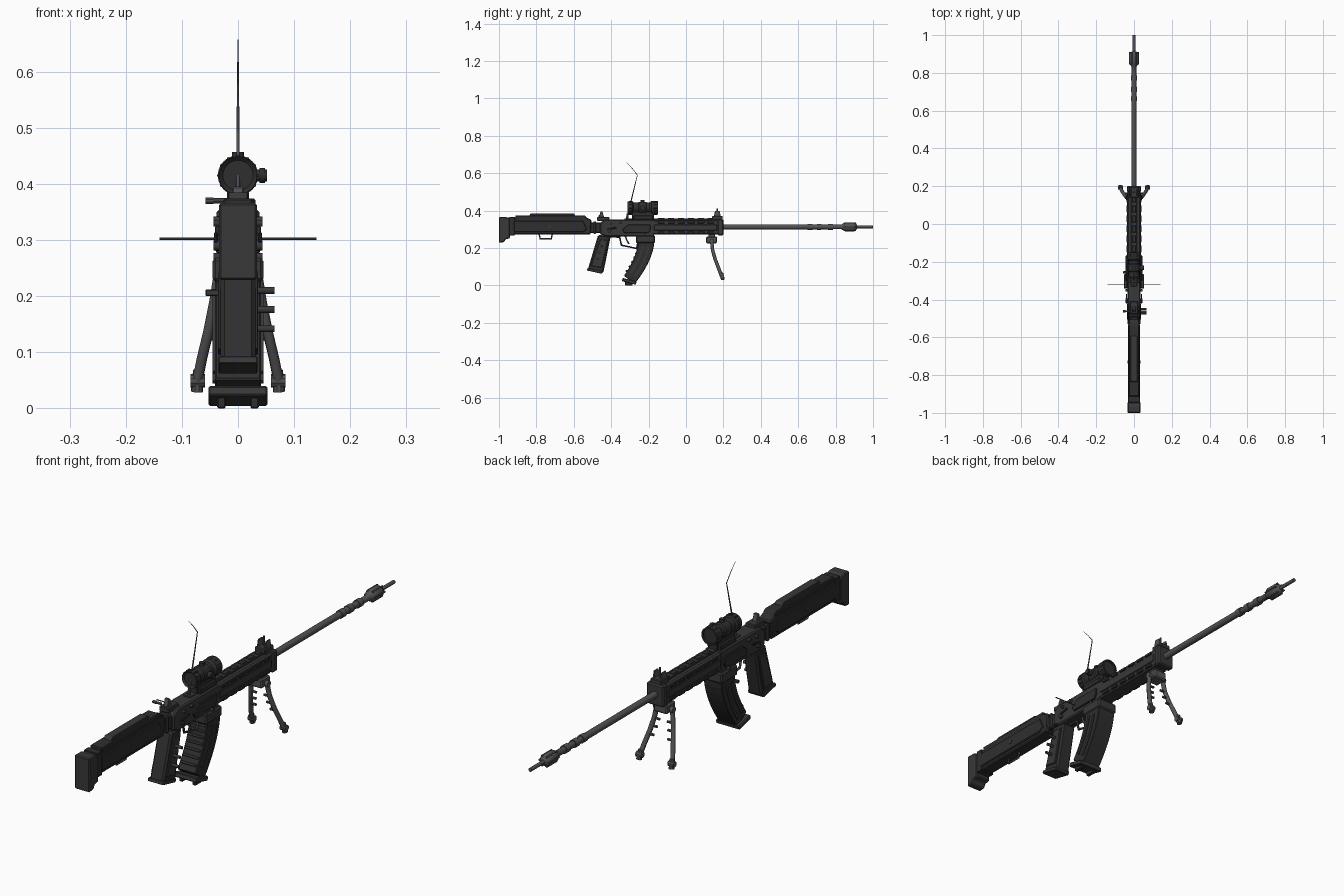
import bpy, bmesh, math
from mathutils import Vector, Matrix


def material(name, g):
    m = bpy.data.materials.new(name)
    m.diffuse_color = (g, g, g * 1.03, 1)
    return m


DARK, MID, STEEL = material("dark", 0.028), material("mid", 0.04), material("steel", 0.085)


def finish(name, bm, mat, bevel=0.0, smooth=False):
    bmesh.ops.recalc_face_normals(bm, faces=bm.faces)
    me = bpy.data.meshes.new(name)
    bm.to_mesh(me)
    bm.free()
    ob = bpy.data.objects.new(name, me)
    bpy.context.collection.objects.link(ob)
    me.materials.append(mat)
    if bevel:
        b = ob.modifiers.new("bevel", "BEVEL")
        b.width, b.segments = bevel, 1
    if smooth:
        bpy.ops.object.select_all(action="DESELECT")
        ob.select_set(True)
        bpy.context.view_layer.objects.active = ob
        bpy.ops.object.shade_smooth_by_angle(angle=math.radians(35))
    return ob


def box(name, x, y, z, mat=MID, bevel=0.002, tilt=0.0):
    """Box from (min, max) ranges, tilted about its centre around the x axis."""
    bm = bmesh.new()
    c = Vector([(r[0] + r[1]) / 2 for r in (x, y, z)])
    s = [r[1] - r[0] for r in (x, y, z)]
    m = Matrix.Translation(c) @ Matrix.Rotation(tilt, 4, "X") @ Matrix.Diagonal((*s, 1))
    bmesh.ops.create_cube(bm, size=1, matrix=m)
    return finish(name, bm, mat, bevel)


def side_shape(name, pts, half, mat=MID, bevel=0.003, cx=0.0):
    """Extrude a (y, z) side profile across x."""
    bm = bmesh.new()
    f = bm.faces.new([bm.verts.new((cx - half, y, z)) for y, z in pts])
    g = bmesh.ops.extrude_face_region(bm, geom=[f])["geom"]
    bmesh.ops.translate(bm, vec=(2 * half, 0, 0), verts=[v for v in g if isinstance(v, bmesh.types.BMVert)])
    return finish(name, bm, mat, bevel)


def rod(name, a, b, r, mat=STEEL, r2=None, n=16):
    a, b = Vector(a), Vector(b)
    bm = bmesh.new()
    m = Matrix.Translation((a + b) / 2) @ (b - a).to_track_quat("Z", "Y").to_matrix().to_4x4()
    bmesh.ops.create_cone(bm, cap_ends=True, segments=n, radius1=r, radius2=r if r2 is None else r2,
                          depth=(b - a).length, matrix=m)
    return finish(name, bm, mat, smooth=True)


def lathe(name, prof, zc, mat, n=24):
    """Turn a (y, radius) profile around the axis x=0, z=zc."""
    bm = bmesh.new()
    rings = [[bm.verts.new((r * math.cos(i * math.tau / n), y, zc + r * math.sin(i * math.tau / n)))
              for i in range(n)] for y, r in prof]
    for a, b in zip(rings, rings[1:]):
        for i in range(n):
            bm.faces.new((a[i], a[(i + 1) % n], b[(i + 1) % n], b[i]))
    bm.faces.new(rings[0])
    bm.faces.new(rings[-1])
    return finish(name, bm, mat, smooth=True)


def wire(name, pts, r, mat=STEEL, radii=None):
    cu = bpy.data.curves.new(name, "CURVE")
    cu.dimensions, cu.bevel_depth, cu.bevel_resolution, cu.use_fill_caps = "3D", r, 2, True
    sp = cu.splines.new("POLY")
    sp.points.add(len(pts) - 1)
    for i, p in enumerate(pts):
        sp.points[i].co = (*p, 1)
        sp.points[i].radius = radii[i] if radii else 1
    ob = bpy.data.objects.new(name, cu)
    bpy.context.collection.objects.link(ob)
    cu.materials.append(mat)
    return ob


# Barrel, collars and muzzle
ZB = 0.313
barrel = [(0.18, 0.0135), (0.64, 0.0135)]
for y in (0.65, 0.70, 0.76):
    barrel += [(y, 0.0135), (y, 0.0165), (y + 0.025, 0.0165), (y + 0.025, 0.0125)]
barrel += [(0.83, 0.0125), (0.84, 0.018), (0.85, 0.024), (0.90, 0.024), (0.91, 0.018), (0.915, 0.0075), (1.0, 0.0075)]
lathe("barrel", barrel, ZB, STEEL, 16)
for k in range(6):
    a = k * math.tau / 6
    x, z = 0.022 * math.cos(a), ZB + 0.022 * math.sin(a)
    rod("muzzle_rib", (x, 0.845, z), (x, 0.91, z), 0.004, n=8)

# Handguard with rails and slots
side_shape("handguard", [(-0.18, 0.272), (0.195, 0.272), (0.195, 0.35), (-0.18, 0.35)], 0.034, MID, 0.006)
box("handguard_collar", (-0.038, 0.038), (0.17, 0.2), (0.268, 0.355), MID, 0.005)
box("top_rail", (-0.016, 0.016), (-0.33, 0.17), (0.345, 0.357), MID)
for i in range(6):
    y = -0.15 + i * 0.053
    box("top_slot", (-0.011, 0.011), (y, y + 0.035), (0.35, 0.36), DARK)
    for s in (-1, 1):
        for z in (0.283, 0.337):
            box("side_rib", sorted((s * 0.03, s * 0.0395)), (y, y + 0.036), (z - 0.006, z + 0.006), DARK, 0.002)
for s in (-1, 1):
    box("side_panel", sorted((s * 0.03, s * 0.037)), (-0.17, 0.165), (0.295, 0.325), MID)

# Receiver
side_shape("receiver", [(-0.46, 0.275), (-0.43, 0.262), (-0.17, 0.262), (-0.17, 0.353), (-0.43, 0.353), (-0.46, 0.335)],
           0.034, MID, 0.005)
box("stock_joint", (-0.024, 0.024), (-0.53, -0.44), (0.28, 0.337), DARK, 0.005)
box("joint_ring", (-0.03, 0.03), (-0.495, -0.48), (0.275, 0.343), MID, 0.004)
for s in (-1, 1):
    side_shape("side_cover", [(-0.33, 0.28), (-0.2, 0.28), (-0.19, 0.3), (-0.19, 0.325), (-0.31, 0.325), (-0.34, 0.3)],
               0.005, DARK, 0.002, s * 0.036)
    for y, z, r in ((-0.41, 0.29, 0.009), (-0.35, 0.335, 0.007), (-0.22, 0.27, 0.007), (-0.4, 0.33, 0.006)):
        rod("receiver_pin", (s * 0.03, y, z), (s * 0.044, y, z), r, MID, n=12)
    box("selector_lever", sorted((s * 0.036, s * 0.043)), (-0.42, -0.37), (0.3, 0.309), DARK, 0.002, 0.2)
rod("cross_rod", (-0.14, -0.322, 0.302), (0.14, -0.322, 0.302), 0.0022, n=8)
rod("charging_handle", (-0.02, -0.462, 0.37), (-0.05, -0.462, 0.37), 0.005, n=10)
rod("charging_knob", (-0.044, -0.462, 0.37), (-0.058, -0.462, 0.37), 0.006, n=10)

# Rear sight
box("rear_sight_base", (-0.022, 0.022), (-0.475, -0.41), (0.345, 0.367), MID, 0.003)
side_shape("rear_sight_post", [(-0.466, 0.36), (-0.436, 0.36), (-0.447, 0.395), (-0.457, 0.395)], 0.01, STEEL, 0.002)

# Front sight
box("front_sight_base", (-0.024, 0.024), (0.14, 0.195), (0.35, 0.372), MID, 0.003)
for s in (-1, 1):
    side_shape("front_sight_ear", [(0.148, 0.365), (0.186, 0.365), (0.18, 0.398), (0.155, 0.398)], 0.003, STEEL, 0.001, s * 0.017)
rod("front_sight_post", (0, 0.167, 0.36), (0, 0.167, 0.412), 0.005, r2=0.003, n=8)

# Stock
side_shape("stock", [(-0.96, 0.272), (-0.51, 0.272), (-0.505, 0.35), (-0.53, 0.362), (-0.96, 0.362)], 0.028, DARK, 0.005)
side_shape("stock_side", [(-0.92, 0.285), (-0.55, 0.285), (-0.53, 0.3), (-0.55, 0.345), (-0.92, 0.345)], 0.033, DARK)
side_shape("cheek_pad", [(-0.912, 0.355), (-0.525, 0.355), (-0.54, 0.374), (-0.912, 0.374)], 0.026, DARK)
side_shape("cheek_ridge", [(-0.84, 0.37), (-0.59, 0.37), (-0.6, 0.385), (-0.83, 0.385)], 0.018, MID, 0.002)
side_shape("butt_plate", [(-1, 0.228), (-0.972, 0.232), (-0.965, 0.247), (-0.942, 0.252), (-0.942, 0.358), (-0.965, 0.366), (-1, 0.366)],
           0.034, MID, 0.004)
box("butt_strap", (-0.031, 0.031), (-0.945, -0.915), (0.268, 0.366), DARK)
wire("sling_loop", [(0, -0.785, 0.275), (0, -0.78, 0.25), (0, -0.72, 0.25), (0, -0.715, 0.275)], 0.004)
rod("sling_pin", (-0.035, -0.73, 0.315), (0.035, -0.73, 0.315), 0.008, MID, n=10)

# Pistol grip, its pegs and ribs
side_shape("pistol_grip", [(-0.47, 0.27), (-0.402, 0.265), (-0.442, 0.068), (-0.455, 0.064), (-0.525, 0.085)], 0.031, DARK, 0.007)
side_shape("grip_cap", [(-0.527, 0.093), (-0.444, 0.076), (-0.449, 0.062), (-0.53, 0.08)], 0.035, MID, 0.002)
for s in (-1, 1):
    side_shape("grip_panel", [(-0.458, 0.245), (-0.418, 0.242), (-0.452, 0.095), (-0.508, 0.105)], 0.004, MID, 0.002, s * 0.032)
for y, z in ((-0.45, 0.21), (-0.463, 0.176), (-0.472, 0.142)):
    rod("grip_peg", (0.02, y, z), (0.065, y, z), 0.006, MID, n=12)
for i in range(5):
    z = 0.11 + i * 0.03
    y = -0.516 + (z - 0.085) * 0.297
    box("grip_rib", (-0.024, 0.024), (y - 0.006, y + 0.006), (z - 0.008, z + 0.008), DARK, 0.002, -0.29)

# Trigger and guard
wire("trigger_guard", [(0, -0.405, 0.262), (0, -0.355, 0.258), (0, -0.345, 0.215), (0, -0.265, 0.198), (0, -0.255, 0.235)], 0.005, MID)
wire("trigger", [(0, -0.325, 0.265), (0, -0.318, 0.245), (0, -0.305, 0.222)], 0.004)

# Curved magazine
def mag_frame(t):
    c = Vector((0, -0.213 - 0.09 * t ** 1.7, 0.235 - 0.205 * t))
    slope = Vector((0, -0.153 * t ** 0.7, -0.205)).normalized()
    return c, Vector((0, -slope.z, slope.y)), math.atan2(-slope.y, -slope.z)


ts = [i / 8 for i in range(9)]
edges = [(mag_frame(t), 0.044 - 0.008 * t) for t in ts]
front = [f[0] + f[1] * h for f, h in edges]
back = [f[0] - f[1] * h for f, h in edges]
side_shape("magazine", [(p.y, p.z) for p in front + back[::-1]], 0.041, DARK, 0.003)
for t in ts[1:8]:
    c, n, a = mag_frame(t)
    b = c - n * 0.036
    box("magazine_back_rib", (-0.034, 0.034), (b.y - 0.008, b.y + 0.008), (b.z - 0.005, b.z + 0.005), MID, 0.002, -a)
for s in (-1, 1):
    for k in (-0.015, 0.015):
        ps = [(mag_frame(t)[0] + mag_frame(t)[1] * (k + d)) for d, tt in ((-0.005, ts[1:8]), (0.005, ts[7:0:-1])) for t in tt]
        side_shape("magazine_side_rib", [(p.y, p.z) for p in ps], 0.003, MID, 0, s * 0.042)
box("magazine_well", (-0.045, 0.045), (-0.268, -0.165), (0.226, 0.268), MID, 0.005)
box("magazine_catch", (-0.058, -0.03), (-0.262, -0.25), (0.2, 0.212), MID, 0.002)
c, n, a = mag_frame(1)
box("magazine_floor", (-0.053, 0.053), (-0.342, -0.265), (0.013, 0.031), MID, 0.003, -0.25)
for s in (-1, 1):
    box("magazine_foot", sorted((s * 0.022, s * 0.037)), (-0.325, -0.285), (0.0, 0.02), DARK, 0.002)

# Scope
ZS = 0.415
lathe("scope", [(-0.305, 0.027), (-0.312, 0.034), (-0.285, 0.034), (-0.28, 0.028), (-0.255, 0.028), (-0.25, 0.032), (-0.215, 0.032),
                (-0.21, 0.028), (-0.195, 0.028), (-0.185, 0.036), (-0.15, 0.036), (-0.15, 0.03), (-0.158, 0.03)], ZS, DARK)
for y in (-0.295, -0.165):
    for k in range(12):
        a = k * math.tau / 12
        x, z = 0.0345 * math.cos(a), ZS + 0.0345 * math.sin(a)
        rod("scope_grip_rib", (x, y - 0.01, z), (x, y + 0.01, z), 0.003, DARK, n=6)
rod("scope_side_turret", (0.02, -0.232, ZS), (0.052, -0.232, ZS), 0.011, DARK)
rod("scope_side_cap", (0.038, -0.232, ZS), (0.048, -0.232, ZS), 0.0135, DARK)
rod("scope_top_turret", (0, -0.232, 0.43), (0, -0.232, 0.457), 0.011, DARK)
box("scope_mount", (-0.02, 0.02), (-0.29, -0.17), (0.352, 0.395), DARK, 0.003)
box("scope_clamp", (-0.031, 0.031), (-0.28, -0.18), (0.353, 0.374), DARK, 0.003)

# Antenna
rod("antenna_base", (0, -0.316, 0.35), (0, -0.311, 0.385), 0.006, n=10)
wire("antenna", [(0, -0.314, 0.365), (0, -0.288, 0.475), (0, -0.26, 0.59), (0, -0.287, 0.625), (0, -0.318, 0.657)],
     0.0035, STEEL, [1, 0.8, 0.5, 0.35, 0.2])

# Bipod
box("bipod_mount", (-0.03, 0.03), (0.108, 0.166), (0.225, 0.262), STEEL, 0.005)
rod("bipod_pivot", (-0.043, 0.138, 0.238), (0.043, 0.138, 0.238), 0.012)
box("bipod_clamp", (-0.02, 0.02), (0.12, 0.155), (0.255, 0.28), STEEL)
for s in (-1, 1):
    wire("bipod_leg", [(s * 0.034, 0.137, 0.24), (s * 0.042, 0.142, 0.19), (s * 0.052, 0.156, 0.14), (s * 0.064, 0.175, 0.09),
                       (s * 0.072, 0.19, 0.05)], 0.0095)
    rod("bipod_foot", (s * 0.071, 0.19, 0.068), (s * 0.073, 0.197, 0.03), 0.009, r2=0.011, n=10)
    rod("bipod_foot_bar", (s * 0.059, 0.193, 0.049), (s * 0.085, 0.193, 0.049), 0.012, n=10)
    for x, y, z in ((0.041, 0.143, 0.187), (0.048, 0.15, 0.157), (0.055, 0.161, 0.126)):
        rod("bipod_peg", (s * x, y, z), (s * (x - 0.024), y, z), 0.005, n=10)
